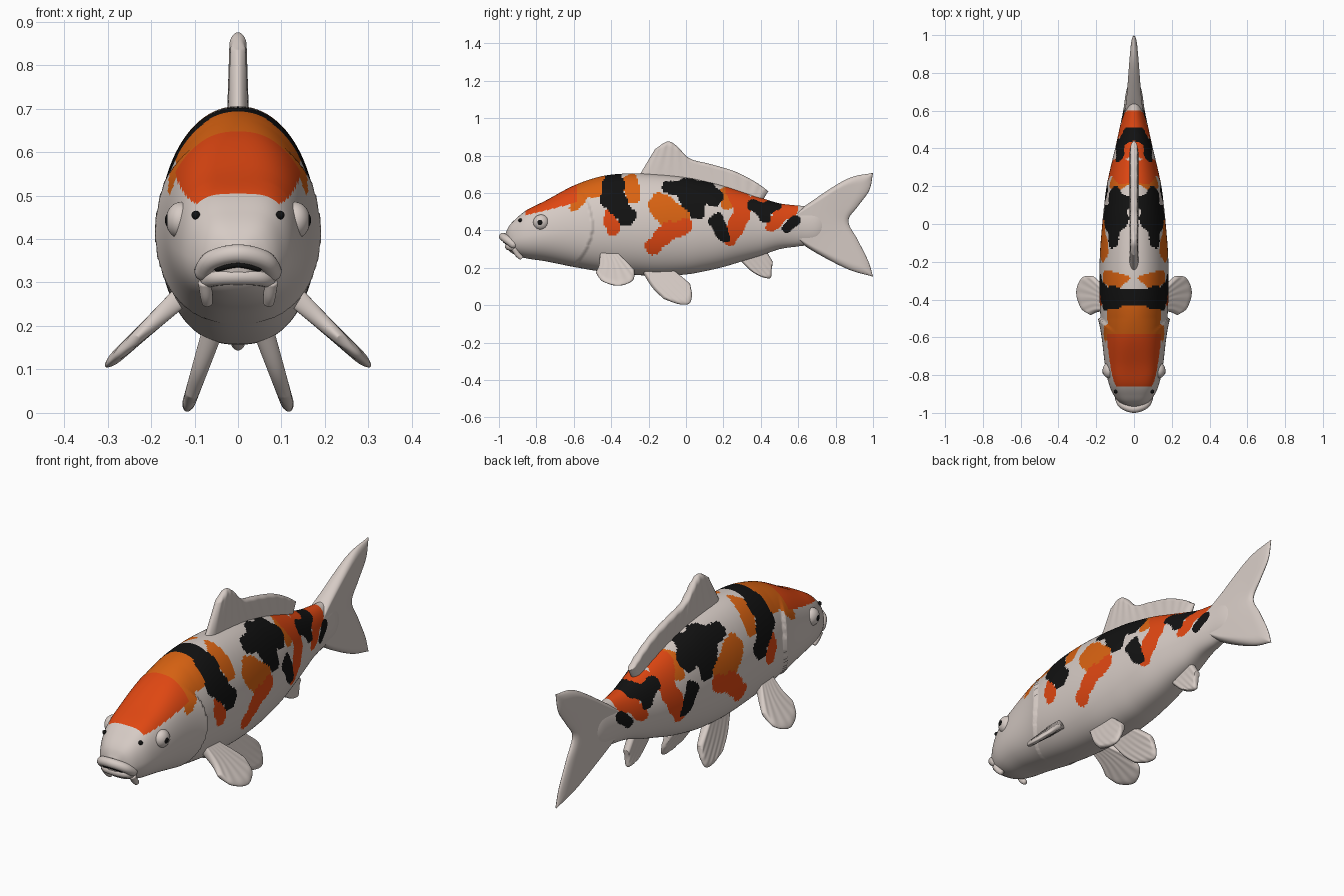
import bpy, bmesh, math
from mathutils import Vector

if "Cube" in bpy.data.objects:
    bpy.data.objects.remove(bpy.data.objects["Cube"])


def material(name, rgb):
    m = bpy.data.materials.new(name)
    m.diffuse_color = (*rgb, 1)
    m.use_nodes = True
    m.node_tree.nodes["Principled BSDF"].inputs["Base Color"].default_value = m.diffuse_color
    return m


WHITE = material("pearl white", (0.67, 0.595, 0.555))
ORANGE = material("orange", (0.70, 0.125, 0.006))
RED = material("red orange", (0.74, 0.063, 0.006))
BLACK = material("black", (0.006, 0.006, 0.006))


def spline(pts, u):
    """Point at u (0..1) on a Catmull-Rom curve through pts."""
    n = len(pts) - 1
    s = min(max(u, 0), 1) * n
    i = min(int(s), n - 1)
    t = s - i
    b, c = Vector(pts[i]), Vector(pts[i + 1])
    a = Vector(pts[i - 1]) if i > 0 else 2 * b - c
    d = Vector(pts[i + 2]) if i + 2 <= n else 2 * c - b
    return 0.5 * (2 * b + (c - a) * t + (2 * a - 5 * b + 4 * c - d) * t * t
                  + (3 * b - 3 * c + d - a) * t ** 3)


def finish(name, bm, mats):
    bmesh.ops.remove_doubles(bm, verts=bm.verts, dist=1e-5)
    bmesh.ops.recalc_face_normals(bm, faces=bm.faces)
    me = bpy.data.meshes.new(name)
    bm.to_mesh(me)
    bm.free()
    for m in mats:
        me.materials.append(m)
    me.shade_smooth()
    ob = bpy.data.objects.new(name, me)
    bpy.context.collection.objects.link(ob)
    return ob


# Body stations: y, top z, bottom z, half width
STATIONS = [(-.965, .385, .32, .03), (-.945, .425, .29, .075), (-.91, .462, .268, .105),
            (-.85, .51, .25, .132), (-.75, .56, .235, .153), (-.6, .64, .205, .168),
            (-.45, .69, .18, .18), (-.3, .705, .165, .183), (-.15, .70, .157, .18),
            (0, .685, .165, .168), (.1, .665, .182, .158), (.2, .64, .205, .145),
            (.3, .608, .235, .124), (.4, .575, .265, .10), (.5, .545, .30, .078),
            (.6, .533, .315, .057), (.7, .525, .33, .042), (.76, .49, .38, .02)]

# Painted patches as strokes of (y, z, radius), mirrored on both flanks
ORANGE_STROKES = [
    [(-.595, .535, .03), (-.55, .62, .05), (-.42, .66, .075)],
    [(-.30, .65, .05), (-.28, .575, .035)],
    [(-.13, .53, .07), (-.10, .50, .075), (-.02, .49, .045)],
    [(.22, .59, .045), (.22, .55, .04)]]
RED_STROKES = [
    [(-.41, .49, .03), (-.39, .415, .04)],
    [(-.01, .42, .045), (-.10, .39, .05), (-.185, .305, .036)],
    [(.25, .61, .04), (.30, .56, .05), (.30, .50, .05), (.27, .43, .045), (.235, .355, .035)],
    [(.40, .56, .06), (.55, .51, .052)],
    [(.50, .47, .04), (.46, .425, .035)]]
BLACK_STROKES = [
    [(-.385, .71, .042), (-.39, .58, .07), (-.35, .52, .05), (-.315, .47, .048)],
    [(-.095, .625, .034), (0, .635, .045), (.11, .62, .045), (.155, .57, .045)],
    [(.03, .58, .075), (.06, .50, .045)],
    [(.165, .45, .04), (.20, .37, .036)],
    [(.36, .53, .033), (.42, .51, .045), (.48, .54, .034)],
    [(.42, .50, .04), (.42, .465, .03)],
    [(.585, .455, .028), (.545, .42, .03)]]


def inside(strokes, y, z):
    wobble = 0.007 * math.sin(55 * y + 1) * math.sin(60 * z)
    for st in strokes:
        for (y0, z0, r0), (y1, z1, r1) in zip(st, st[1:]):
            dy, dz = y1 - y0, z1 - z0
            t = ((y - y0) * dy + (z - z0) * dz) / (dy * dy + dz * dz)
            t = min(max(t, 0), 1)
            if math.hypot(y - y0 - t * dy, z - z0 - t * dz) < r0 + t * (r1 - r0) + wobble:
                return True
    return False


def patch(y, z):
    if inside(BLACK_STROKES, y, z):
        return 3
    if -.86 < y < -.58 and z > .48 + .25 * (y + .86) or inside(RED_STROKES, y, z):
        return 2
    return 1 if inside(ORANGE_STROKES, y, z) else 0


def build_body():
    bm = bmesh.new()
    rings, n, per = [], 144, 17
    steps = (len(STATIONS) - 1) * per
    for i in range(steps + 1):
        y, top, bot, w = spline(STATIONS, i / steps)
        zc = bot + .46 * (top - bot)
        flat = .55 + .4 * min(max((y + .8) / .3, 0), 1)   # flatter skull
        ring = []
        for k in range(n):
            a = 2 * math.pi * k / n
            c, s = math.cos(a), math.sin(a)
            z = zc + s * ((top - zc) if s > 0 else (zc - bot))
            x = math.copysign(w * abs(c) ** (flat if s > 0 else .83), c)
            # raised gill cover ending in a crisp curved edge
            d = -.5 - 2 * (z - .43) ** 2 - y
            if d > 0:
                x *= 1 + .085 * math.exp(-d / .07) * min(max((.62 - z) / .08, 0), 1)
            ring.append(bm.verts.new((x, y, z)))
        rings.append(ring)
    for a, b in zip(rings, rings[1:]):
        for k in range(n):
            bm.faces.new((a[k], a[(k + 1) % n], b[(k + 1) % n], b[k]))
    bm.faces.new(rings[0])
    bm.faces.new(rings[-1])
    for f in bm.faces:
        c = f.calc_center_median()
        f.material_index = patch(c.y, c.z)
    finish("body", bm, [WHITE, ORANGE, RED, BLACK])


def fin(name, curves, place, normal, t0, t1, rays=0, n=56, m=20):
    """Loft a rounded plate through 2D curves running from root to rim."""
    bm = bmesh.new()
    normal = Vector(normal).normalized()
    for side in (1, -1):
        grid = []
        for j in range(m + 1):
            v = math.sin(math.pi / 2 * j / m)
            row = []
            for i in range(n + 1):
                u = (1 - math.cos(math.pi * i / n)) / 2
                p = spline([tuple(spline(c, u)) for c in curves], v)
                e = min(u / .09, (1 - u) / .09, (1 - v) / .12, 1)
                t = (t0 + (t1 - t0) * v) * math.sqrt(max(0, 1 - (1 - e) ** 2))
                t *= 1 - .14 * v * (.5 + .5 * math.cos(2 * math.pi * rays * u)) * (rays > 0)
                row.append(bm.verts.new(Vector(place(*p)) + normal * t * side))
            grid.append(row)
        for a, b in zip(grid, grid[1:]):
            for i in range(n):
                bm.faces.new((a[i], a[i + 1], b[i + 1], b[i]))
    finish(name, bm, [WHITE])


def tube(name, pts, r0, r1, mat):
    cu = bpy.data.curves.new(name, 'CURVE')
    cu.dimensions, cu.bevel_depth, cu.bevel_resolution, cu.use_fill_caps = '3D', 1, 5, True
    sp = cu.splines.new('POLY')
    n = 28
    sp.points.add(n)
    for i in range(n + 1):
        u = i / n
        sp.points[i].co = (*spline(pts, u), 1)
        round_end = math.sqrt(max(.02, 1 - max(0, abs(2 * u - 1) - .85) ** 2 / .0225))
        sp.points[i].radius = (r0 + (r1 - r0) * u) * round_end
    ob = bpy.data.objects.new(name, cu)
    bpy.context.collection.objects.link(ob)
    cu.materials.append(mat)
    bpy.ops.object.select_all(action='DESELECT')
    ob.select_set(True)
    bpy.context.view_layer.objects.active = ob
    bpy.ops.object.convert(target='MESH')
    ob.data.shade_smooth()


def ball(name, loc, scale, mat):
    bm = bmesh.new()
    bmesh.ops.create_uvsphere(bm, u_segments=28, v_segments=18, radius=1)
    ob = finish(name, bm, [mat])
    ob.location, ob.scale = loc, scale


build_body()

# Fins on the centre line
mid = lambda y, z: (0, y, z)
fin("dorsal_fin",
    [[(-.27, .66), (0, .65), (.25, .58), (.40, .545)],
     [(-.165, .835), (-.10, .875), (-.05, .852), (.02, .785), (.13, .755), (.26, .716),
      (.37, .66), (.44, .61)]], mid, (1, 0, 0), .026, .019, rays=12, n=90)
fin("tail_fin",
    [[(.57, .48), (.57, .37)],
     [(.67, .555), (.68, .43), (.67, .295)],
     [(.86, .675), (.79, .45), (.86, .195)],
     [(1, .708), (.98, .615), (.92, .53), (.868, .45), (.918, .35), (.975, .235), (1, .153)]],
    mid, (1, 0, 0), .052, .013)
fin("anal_fin",
    [[(.26, .27), (.43, .29)],
     [(.34, .19), (.40, .21), (.463, .235)],
     [(.385, .16), (.42, .147), (.453, .147), (.458, .19), (.465, .235)]],
    mid, (1, 0, 0), .02, .015, rays=5)

# Paired parts
for s, tag in ((1, "left"), (-1, "right")):
    fin("pectoral_fin_" + tag,
        [[(.125, -.46), (.125, -.37)],
         [(.19, -.465), (.20, -.38), (.18, -.31)],
         [(.23, -.482), (.28, -.445), (.305, -.36), (.275, -.285), (.217, -.275)]],
        lambda x, y: (s * x, y, .25 - .93 * (x - .15)), (s * .93, 0, 1), .024, .013, rays=6)
    fin("pelvic_fin_" + tag,
        [[(-.24, .19), (-.07, .19)],
         [(-.18, .095), (-.08, .10), (.015, .12)],
         [(-.12, .035), (-.04, .007), (.015, .008), (.032, .05), (.025, .10)]],
        lambda y, z: (s * (.068 + (.16 - z) * .33), y, z), (s, 0, .33), .024, .014, rays=6)
    ball("eye_" + tag, (s * .132, -.775, .443), (.034, .042, .042), WHITE)
    ball("pupil_" + tag, (s * .158, -.779, .443), (.010, .017, .017), BLACK)
    ball("nostril_" + tag, (s * .097, -.887, .455), (.010, .010, .010), BLACK)
    tube("barbel_" + tag, [(s * .076, -.92, .305), (s * .073, -.90, .272), (s * .07, -.877, .25)],
         .017, .012, WHITE)

# Mouth
tube("upper_lip", [(-.084, -.905, .312), (-.062, -.955, .35), (0, -.978, .366),
                   (.062, -.955, .35), (.084, -.905, .312)], .022, .022, WHITE)
tube("lower_lip", [(-.076, -.905, .305), (-.05, -.938, .312), (0, -.948, .314),
                   (.05, -.938, .312), (.076, -.905, .305)], .02, .02, WHITE)
tube("mouth_line", [(-.055, -.957, .33), (0, -.972, .341), (.055, -.957, .33)],
     .007, .007, BLACK)
